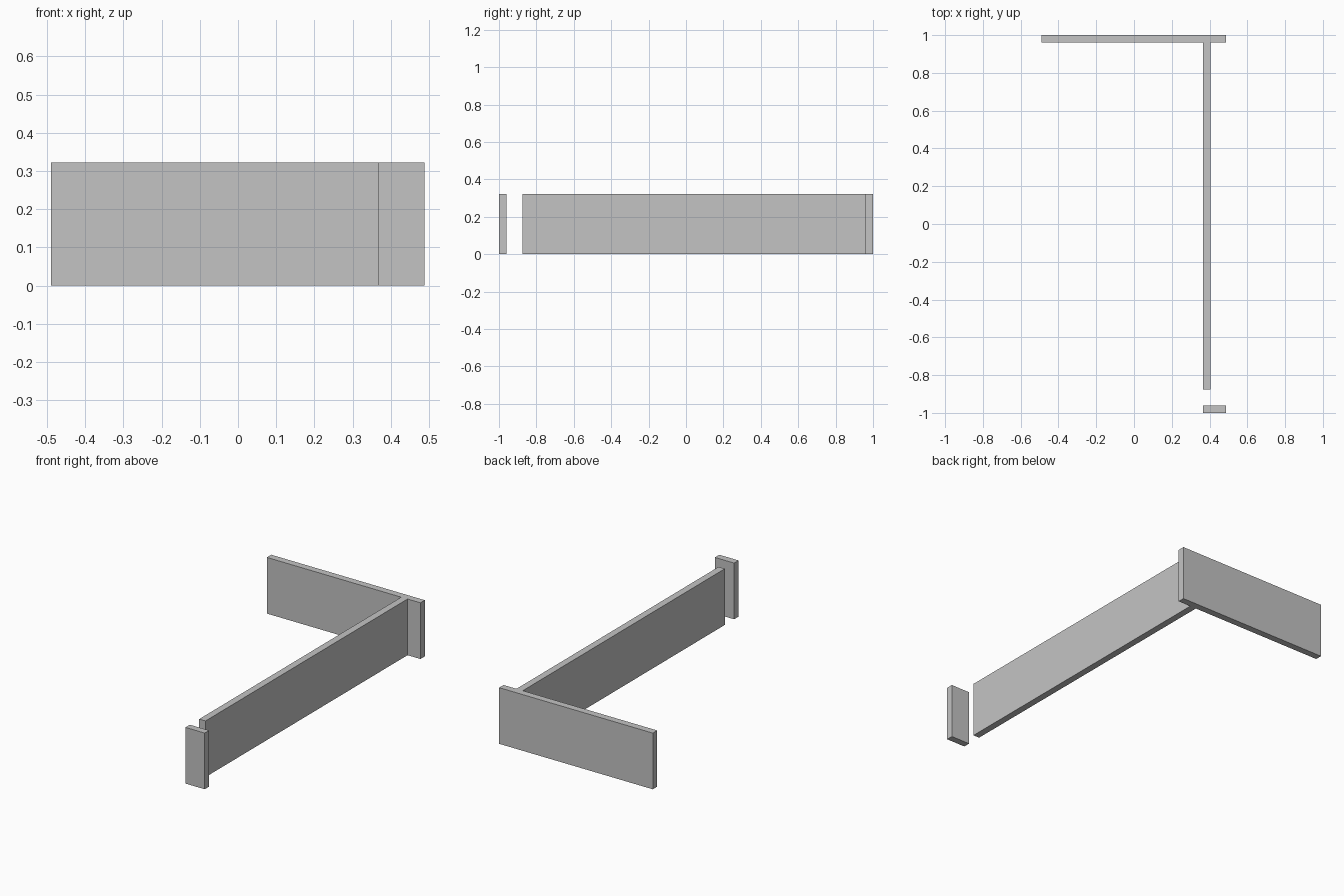
import bpy
import bmesh

if "Cube" in bpy.data.objects:
    bpy.data.objects.remove(bpy.data.objects["Cube"])

HEIGHT = 0.323

grey = bpy.data.materials.new("plain grey")
grey.diffuse_color = (0.55, 0.55, 0.55, 1)
grey.use_nodes = True
grey.node_tree.nodes["Principled BSDF"].inputs["Base Color"].default_value = grey.diffuse_color


def wall(name, x0, x1, y0, y1):
    """Upright box standing on the ground between the given limits."""
    bm = bmesh.new()
    bmesh.ops.create_cube(bm, size=1)
    bmesh.ops.scale(bm, vec=(x1 - x0, y1 - y0, HEIGHT), verts=bm.verts)
    mesh = bpy.data.meshes.new(name)
    bm.to_mesh(mesh)
    bm.free()
    mesh.materials.append(grey)
    obj = bpy.data.objects.new(name, mesh)
    obj.location = ((x0 + x1) / 2, (y0 + y1) / 2, HEIGHT / 2)
    bpy.context.collection.objects.link(obj)


# Wide wall across the back
wall("back_wall", -0.489, 0.488, 0.96, 1.0)
# Long wall running forward from the back wall
wall("long_wall", 0.366, 0.406, -0.875, 0.96)
# Short separate wall at the front, beyond the gap
wall("front_stub_wall", 0.366, 0.488, -1.0, -0.96)
